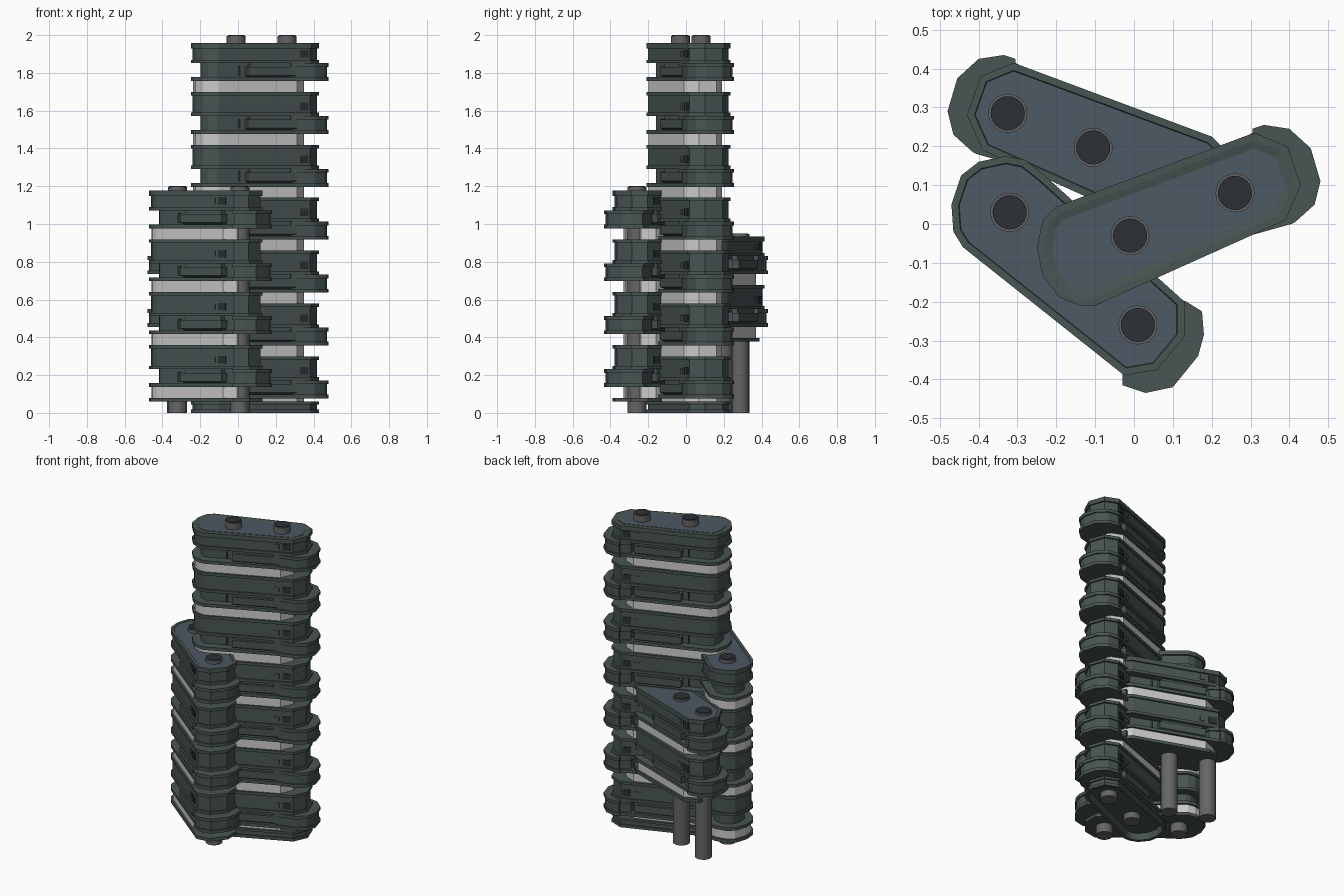
import bpy, bmesh
from mathutils import Vector

if "Cube" in bpy.data.objects:
    bpy.data.objects.remove(bpy.data.objects["Cube"])

def material(name, r, g, b):
    m = bpy.data.materials.new(name)
    m.diffuse_color = (r, g, b, 1)
    m.use_nodes = True
    m.node_tree.nodes["Principled BSDF"].inputs["Base Color"].default_value = m.diffuse_color
    return m

HULL = material("hull_green_grey", 0.065, 0.09, 0.085)
DECK = material("deck_blue_grey", 0.075, 0.10, 0.125)
GLASS = material("pale_band", 0.55, 0.55, 0.55)
STEEL = material("pillar_grey", 0.13, 0.13, 0.13)
DARK = material("dark_inset", 0.025, 0.03, 0.035)

def offset(pts, d):
    """Move a closed outline outward by d (inward if negative)."""
    n = len(pts)
    area = sum(pts[i].x * pts[(i + 1) % n].y - pts[(i + 1) % n].x * pts[i].y for i in range(n))
    s = 1 if area > 0 else -1
    out = []
    for i, p in enumerate(pts):
        a = (p - pts[i - 1]).normalized()
        b = (pts[(i + 1) % n] - p).normalized()
        na, nb = Vector((a.y, -a.x)) * s, Vector((b.y, -b.x)) * s
        out.append(p + (na + nb) * (d / max(0.4, 1 + na.dot(nb))))
    return out

def loft(name, pts, profile, mat):
    """Solid from one outline, profile = (height, outline offset) pairs."""
    bm = bmesh.new()
    rings = [[bm.verts.new((p.x, p.y, z)) for p in offset(pts, d)] for z, d in profile]
    n = len(pts)
    for lo, hi in zip(rings, rings[1:]):
        for i in range(n):
            bm.faces.new((lo[i], lo[(i + 1) % n], hi[(i + 1) % n], hi[i]))
    bm.faces.new(rings[0][::-1])
    bm.faces.new(rings[-1])
    bmesh.ops.recalc_face_normals(bm, faces=bm.faces)
    me = bpy.data.meshes.new(name)
    bm.to_mesh(me)
    bm.free()
    me.materials.append(mat)
    ob = bpy.data.objects.new(name, me)
    bpy.context.collection.objects.link(ob)
    return ob

def cylinder(name, x, y, z0, z1, r, mat):
    bpy.ops.mesh.primitive_cylinder_add(vertices=24, radius=r, depth=z1 - z0,
                                        location=(x, y, (z0 + z1) / 2))
    ob = bpy.context.object
    ob.name = name
    ob.data.materials.append(mat)
    bpy.ops.object.shade_smooth_by_angle()

def slab_between(deck, t0, t1):
    """Four-sided outline spanning both long edges from t0 to t1."""
    low = lambda t: deck[0].lerp(deck[1], t)
    up = lambda t: deck[5].lerp(deck[4], t)
    return [low(t0), low(t1), up(t1), up(t0)]

def shortened(deck, d):
    """Deck outline with its bulged end pulled back by d."""
    axis = (deck[1] - deck[0]).normalized()
    return [p - axis * d if 1 <= i <= 4 else p for i, p in enumerate(deck)]

def storey(tag, deck, bulge, b, top, gap, window):
    """One repeated floor: pale band, plate, recess, nose bulge, upper block."""
    loft(tag + "_pale_band", shortened(deck, 0.075), [(b - gap, -0.012), (b, -0.012)], GLASS)
    loft(tag + "_floor_plate", deck, [(b, 0), (b + 0.02, 0)], HULL)
    loft(tag + "_recess_core", deck, [(b + 0.02, -0.05), (b + 0.1, -0.05)], HULL)
    loft(tag + "_side_box", slab_between(deck, 0.2, 0.29),
         [(b + 0.03, -0.025), (b + 0.08, -0.025)], HULL)
    loft(tag + "_side_strip", slab_between(deck, 0.31, 0.85),
         [(b + 0.02, -0.02), (b + 0.03, -0.004), (b + 0.075, -0.004), (b + 0.075, -0.02),
          (b + 0.1, -0.02)], HULL)
    loft(tag + "_nose_bulge", bulge, [(b, 0), (b + 0.02, 0), (b + 0.02, -0.008),
         (b + 0.075, -0.008), (b + 0.075, 0), (b + 0.095, 0)], HULL)
    loft(tag + "_block", deck, [(b + 0.095, 0), (b + 0.112, 0), (b + 0.112, -0.01),
         (top - 0.018, -0.01), (top - 0.018, 0), (top, 0), (top, -0.018)], HULL)
    loft(tag + "_window", slab_between(deck, window, window + 0.11),
         [(b + 0.125, -0.005), (b + 0.165, -0.005)], DARK)
    loft(tag + "_hatch", slab_between(deck, window - 0.1, window - 0.02),
         [(b + 0.13, -0.006), (b + 0.16, -0.006)], HULL)

def tower(tag, deck, bulge, pins, bottoms, pin_top, rim=0.02, window=0.87, base_cut=0.0):
    deck, bulge = [Vector(p) for p in deck], [Vector(p) for p in bulge]
    for i, b in enumerate(bottoms):
        low = b < 0.1
        storey(tag, deck, bulge, b, b + (0.19 if i == 0 else 0.222), 0.02 if low else 0.06, window)
    # open rim around the roof deck
    roof = bottoms[0] + 0.2
    loft(tag + "_roof_rim", deck, [(roof - 0.018, 0), (roof, 0), (roof, -0.018),
         (roof - 0.004, -rim)], HULL)
    loft(tag + "_roof_deck", deck, [(roof - 0.02, -rim), (roof - 0.002, -rim)], DECK)
    if bottoms[-1] > 0.1:
        base = bottoms[-1] - 0.058
        loft(tag + "_base_plate", shortened(deck, base_cut), [(base - 0.02, 0), (base, 0)], HULL)
    for x, y in pins:
        cylinder(tag + "_pillar", x, y, 0, pin_top - 0.004, 0.05, STEEL)
        cylinder(tag + "_pillar_cap", x, y, pin_top - 0.01, pin_top, 0.044, DARK)
    return deck

# outlines: long edge (0-1), bulged end (1-4), other long edge (4-5), plain end
main_deck = [(-.10, -.21), (.39, .01), (.43, .10), (.395, .20), (.31, .235), (-.20, .045),
             (-.235, .01), (-.25, -.06), (-.235, -.135), (-.19, -.19), (-.14, -.21)]
main_bulge = [(.28, -.035), (.405, .0), (.415, .005), (.465, .05), (.48, .11), (.455, .195),
              (.40, .245), (.335, .255), (.305, .245), (.305, .235), (.25, .2)]
side_deck = [(-.44, -.06), (-.07, -.345), (-.025, -.39), (.06, -.375), (.13, -.29), (.13, -.2),
             (-.23, .125), (-.28, .165), (-.33, .175), (-.40, .16), (-.445, .125), (-.47, .05),
             (-.465, -.02)]
side_deck = side_deck[:1] + side_deck[2:]
side_bulge = [(-.03, -.36), (-.03, -.415), (.03, -.435), (.10, -.42), (.165, -.34), (.18, -.285),
              (.175, -.225), (.135, -.2), (.06, -.17)]
mirror = lambda pts: [(-x, y + 0.18) for x, y in pts]

# tall tower
deck = tower("main_tower", main_deck, main_bulge, [(-.01, -.03), (.26, .08)],
             [1.757 - 0.28 * i for i in range(7)], 2.0, rim=0.038)
# hollow skirt under the tall tower
loft("main_tower_skirt", deck, [(0.04, -0.03), (0.0, -0.02), (0.0, 0), (0.018, 0),
     (0.018, -0.01), (0.045, -0.01), (0.045, 0), (0.06, 0)], HULL)
# middle tower, front left
tower("side_tower", side_deck, side_bulge, [(-.32, .03), (.01, -.26)],
      [0.977 - 0.28 * i for i in range(4)], 1.2, window=0.79)
# short raised tower at the back, mirrored from the tall one
tower("back_tower", mirror(main_deck), mirror(main_bulge), [(-.325, .285), (-.105, .197)],
      [0.735, 0.455], 0.95, base_cut=0.06)
